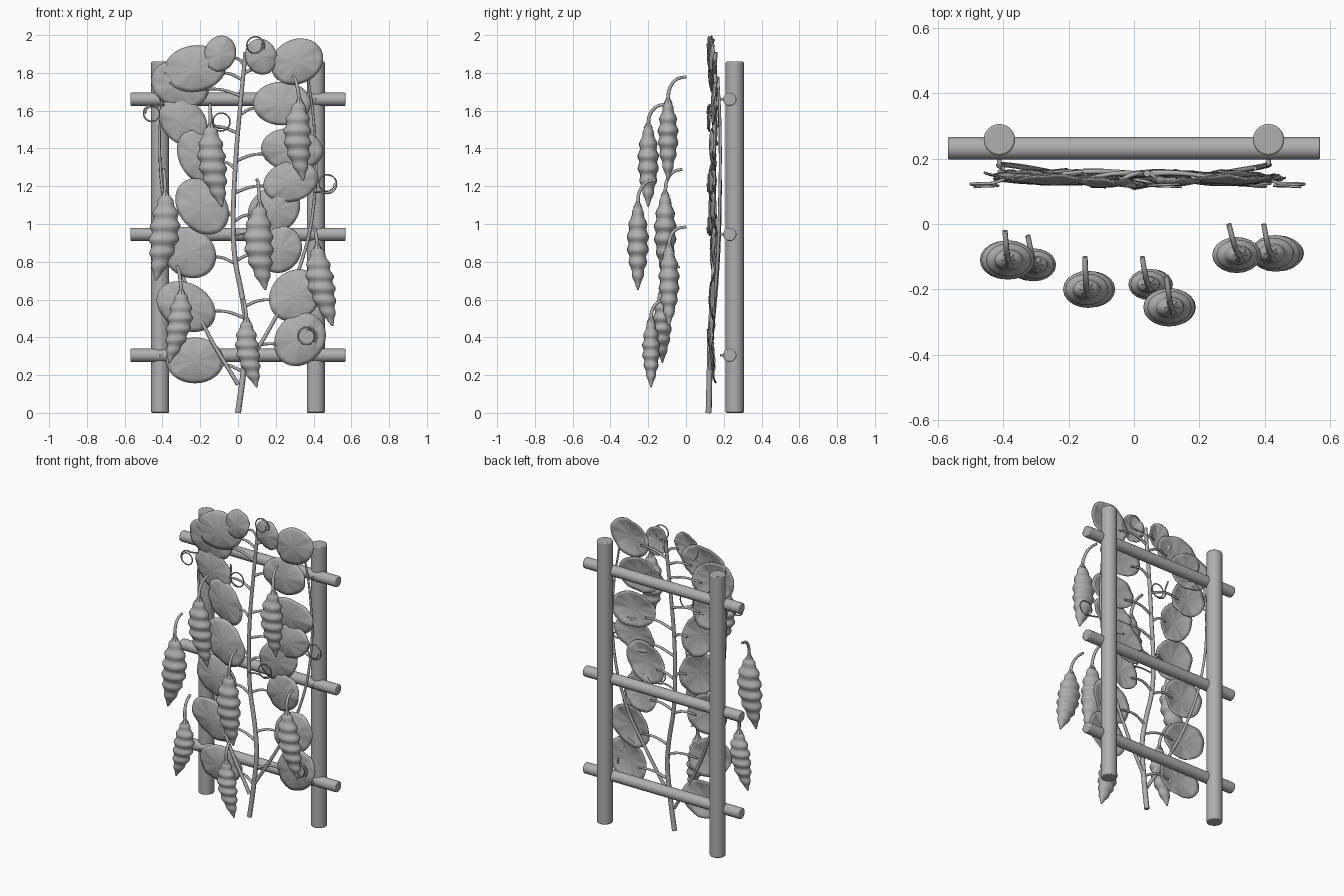
import bpy, bmesh, math, random
from mathutils import Vector

if "Cube" in bpy.data.objects:
    bpy.data.objects.remove(bpy.data.objects["Cube"])

random.seed(4)
grey = bpy.data.materials.new("plain_grey")
grey.diffuse_color = (0.43, 0.43, 0.43, 1)
grey.use_nodes = True
grey.node_tree.nodes["Principled BSDF"].inputs["Base Color"].default_value = grey.diffuse_color


def finish(obj, angle=40):
    obj.data.materials.append(grey)
    bpy.ops.object.select_all(action='DESELECT')
    obj.select_set(True)
    bpy.context.view_layer.objects.active = obj
    bpy.ops.object.shade_smooth_by_angle(angle=math.radians(angle))
    return obj


def from_bmesh(name, bm, angle=40):
    bmesh.ops.recalc_face_normals(bm, faces=bm.faces)
    mesh = bpy.data.meshes.new(name)
    bm.to_mesh(mesh)
    bm.free()
    obj = bpy.data.objects.new(name, mesh)
    bpy.context.collection.objects.link(obj)
    return finish(obj, angle)


def tube(name, pts, r0, r1=None, res=5):
    """Smooth tapering tube through points."""
    r1 = r0 if r1 is None else r1
    cu = bpy.data.curves.new(name, 'CURVE')
    cu.dimensions = '3D'
    cu.bevel_depth = 1
    cu.bevel_resolution = 2
    cu.resolution_u = res
    cu.use_fill_caps = True
    sp = cu.splines.new('BEZIER')
    sp.bezier_points.add(len(pts) - 1)
    for i, (bp, p) in enumerate(zip(sp.bezier_points, pts)):
        bp.co = p
        bp.radius = r0 + (r1 - r0) * i / (len(pts) - 1)
        bp.handle_left_type = bp.handle_right_type = 'AUTO'
    obj = bpy.data.objects.new(name, cu)
    bpy.context.collection.objects.link(obj)
    bpy.ops.object.select_all(action='DESELECT')
    obj.select_set(True)
    bpy.context.view_layer.objects.active = obj
    bpy.ops.object.convert(target='MESH')
    return finish(bpy.context.object, 60)


def rod(name, loc, radius, length, rot=(0, 0, 0), bevel=0.006):
    bpy.ops.mesh.primitive_cylinder_add(vertices=32, radius=radius, depth=length,
                                        location=loc, rotation=rot)
    obj = bpy.context.object
    obj.name = name
    if bevel:
        b = obj.modifiers.new("soft_ends", 'BEVEL')
        b.width = bevel
        b.segments = 2
        b.limit_method = 'ANGLE'
    return finish(obj)


# Trellis: two posts, three rails, a nail at each crossing
for s in (-1, 1):
    rod("post", (s * 0.412, 0.258, 0.93), 0.048, 1.86)
for z in (0.305, 0.945, 1.66):
    rod("rail", (0, 0.232, z), 0.035, 1.14, (0, math.pi / 2, 0))
    for s in (-1, 1):
        rod("nail", (s * 0.412, 0.19, z), 0.007, 0.02, (math.pi / 2, 0, 0), 0)

# Main stem and two side stems
stem = [(0, 0.12, 0), (0.03, 0.125, 0.23), (0.045, 0.13, 0.44), (0.025, 0.14, 0.6),
        (-0.015, 0.15, 0.81), (-0.025, 0.15, 1.0), (-0.015, 0.145, 1.29),
        (0.005, 0.15, 1.55), (0.04, 0.155, 1.91)]
tube("main_stem", stem, 0.016, 0.011)
tube("left_stem", [(0.0, 0.12, 0.15), (-0.17, 0.14, 0.44), (-0.29, 0.165, 0.72),
                   (-0.38, 0.18, 1.05), (-0.415, 0.18, 1.4), (-0.40, 0.17, 1.72)], 0.011, 0.006)
tube("right_stem", [(0.03, 0.125, 0.22), (0.18, 0.14, 0.47), (0.33, 0.165, 0.78),
                    (0.41, 0.18, 1.2), (0.40, 0.18, 1.55), (0.37, 0.17, 1.78)], 0.011, 0.006)


def stem_at(z):
    for a, b in zip(stem, stem[1:]):
        if z <= b[2]:
            return Vector(a).lerp(Vector(b), (z - a[2]) / (b[2] - a[2]))
    return Vector(stem[-1])


def leaf(x, y, z, a, b, deg):
    """Cupped oval leaf with a wavy rim, plus its stalk."""
    bm = bmesh.new()
    n, rings = 32, 6
    th, ph = math.radians(deg), random.uniform(0, 6)
    side = 1 if x > 0 else -1
    tilt = random.uniform(-0.06, 0.06)
    prev = None
    centre = bm.verts.new((x, y - 0.012, z))
    for k in range(1, rings + 1):
        r = k / rings
        ring = []
        for i in range(n):
            t = 2 * math.pi * i / n
            u, v = a * r * math.cos(t), b * r * math.sin(t)
            px = u * math.cos(th) - v * math.sin(th)
            pz = u * math.sin(th) + v * math.cos(th)
            dy = (0.020 * r * r - 0.012 + 0.005 * r ** 2 * math.sin(4 * t + ph)
                  + 0.003 * r * math.sin(9 * t + ph) + tilt * pz)
            ring.append(bm.verts.new((x + px, y + dy, z + pz)))
        for i in range(n):
            j = (i + 1) % n
            if prev:
                bm.faces.new((prev[i], prev[j], ring[j], ring[i]))
            else:
                bm.faces.new((centre, ring[j], ring[i]))
        prev = ring
    obj = from_bmesh("leaf", bm, 60)
    s = obj.modifiers.new("thickness", 'SOLIDIFY')
    s.thickness = 0.004
    s.offset = 0
    p0 = stem_at(max(0.12, min(z - 0.06, 1.88)))
    p2 = Vector((x - side * a * 0.55, y + 0.008, z - 0.03))
    mid = p0.lerp(p2, 0.5) + Vector((0, 0.008, 0.02))
    tube("leaf_stalk", [p0, mid, p2], 0.009, 0.006)


# Leaves: x, y, z, half length, half width, lean
for args in [
    (-0.228, .140, 0.278, .153, .121, 0), (-0.275, .135, 0.563, .166, .122, -30),
    (-0.259, .140, 0.849, .150, .128, -35), (-0.190, .133, 1.093, .163, .125, -50),
    (-0.200, .145, 1.352, .155, .110, -60), (-0.290, .152, 1.542, .143, .112, -45),
    (-0.307, .146, 1.738, .157, .123, -20), (-0.228, .132, 1.823, .164, .122, 8),
    (-0.095, .125, 1.902, .096, .083, 70), (0.122, .130, 1.886, .096, .083, -70),
    (0.312, .135, 1.860, .143, .117, 25), (0.233, .145, 1.638, .153, .115, 0),
    (0.286, .137, 1.394, .164, .113, -5), (0.280, .130, 1.225, .148, .106, 15),
    (0.190, .142, 1.072, .150, .122, 40), (0.222, .148, 0.865, .127, .113, 60),
    (0.302, .140, 0.622, .148, .127, 45), (0.328, .133, 0.389, .150, .127, 50),
]:
    leaf(*args)


def pod(top, tip, hook):
    """Knobbly hanging pod with cap and hooked stalk."""
    top, tip, hook = Vector(top), Vector(tip), Vector(hook)
    length = (top - tip).length
    w = 0.15 * length + 0.004
    bow = 0.02 if tip.x > top.x else -0.02
    bm = bmesh.new()
    n, m = 20, 54
    prev = None
    for k in range(m + 1):
        t = k / m
        c = top.lerp(tip, t)
        c.x -= bow * math.sin(math.pi * t)
        r = w * max(0.06, math.sin(math.pi * t ** 0.85) ** 0.75 if 0 < t < 1 else 0)
        r *= 1 - 0.10 * math.cos(2 * math.pi * 6.5 * t)
        ring = [bm.verts.new((c.x + r * math.cos(q), c.y + 0.74 * r * math.sin(q), c.z))
                for q in (2 * math.pi * i / n for i in range(n))]
        if prev:
            for i in range(n):
                j = (i + 1) % n
                bm.faces.new((prev[i], prev[j], ring[j], ring[i]))
        else:
            bm.faces.new(ring)
        prev = ring
    bm.faces.new(prev)
    from_bmesh("pod", bm, 80)
    bpy.ops.mesh.primitive_cone_add(vertices=8, radius1=0.025, radius2=0.007, depth=0.035,
                                    location=top + Vector((0, 0, -0.005)))
    bpy.context.object.name = "pod_cap"
    finish(bpy.context.object)
    d = hook - top
    tube("pod_stalk", [top, top + Vector((d.x * .25, d.y * .08, d.z * .45)),
                       top + Vector((d.x * .6, d.y * .45, d.z * .87)), hook], 0.010, 0.008)


# Pods: top, tip, stalk end
for args in [
    ((0.325, -0.095, 1.66), (0.345, -0.095, 1.23), (0.29, 0.0, 1.78)),
    ((-0.145, -0.20, 1.53), (-0.085, -0.20, 1.09), (-0.15, -0.10, 1.635)),
    ((0.115, -0.255, 1.11), (0.145, -0.255, 0.65), (0.10, -0.16, 1.235)),
    ((-0.385, -0.11, 1.17), (-0.435, -0.11, 0.70), (-0.395, -0.02, 1.29)),
    ((0.42, -0.09, 0.89), (0.50, -0.09, 0.46), (0.397, 0.0, 0.985)),
    ((-0.30, -0.125, 0.65), (-0.365, -0.125, 0.265), (-0.325, -0.035, 0.775)),
    ((0.045, -0.185, 0.50), (0.10, -0.185, 0.135), (0.025, -0.10, 0.60)),
]:
    pod(*args)


def tendril(x, z, r, start):
    """Thin coil with a tail running back to the plant."""
    d = Vector((start[0] - x, start[1] - z))
    a0 = math.atan2(d.y, d.x)
    pts = [(start[0], 0.14, start[1])]
    for i in range(17):
        a, q = a0 + 0.5 + i * math.pi / 6, r * (1 - 0.018 * i)
        pts.append((x + q * math.cos(a), 0.125 - 0.0008 * i, z + q * math.sin(a)))
    tube("tendril", pts, 0.005, 0.003, 3)


for args in [
    (0.09, 1.945, 0.052, (0.04, 1.89)), (-0.455, 1.585, 0.048, (-0.39, 1.63)),
    (-0.09, 1.543, 0.054, (-0.15, 1.62)), (0.472, 1.214, 0.053, (0.40, 1.17)),
    (0.365, 0.405, 0.053, (0.40, 0.34)), (0.11, 0.99, 0.05, (-0.02, 0.94)),
]:
    tendril(*args)
